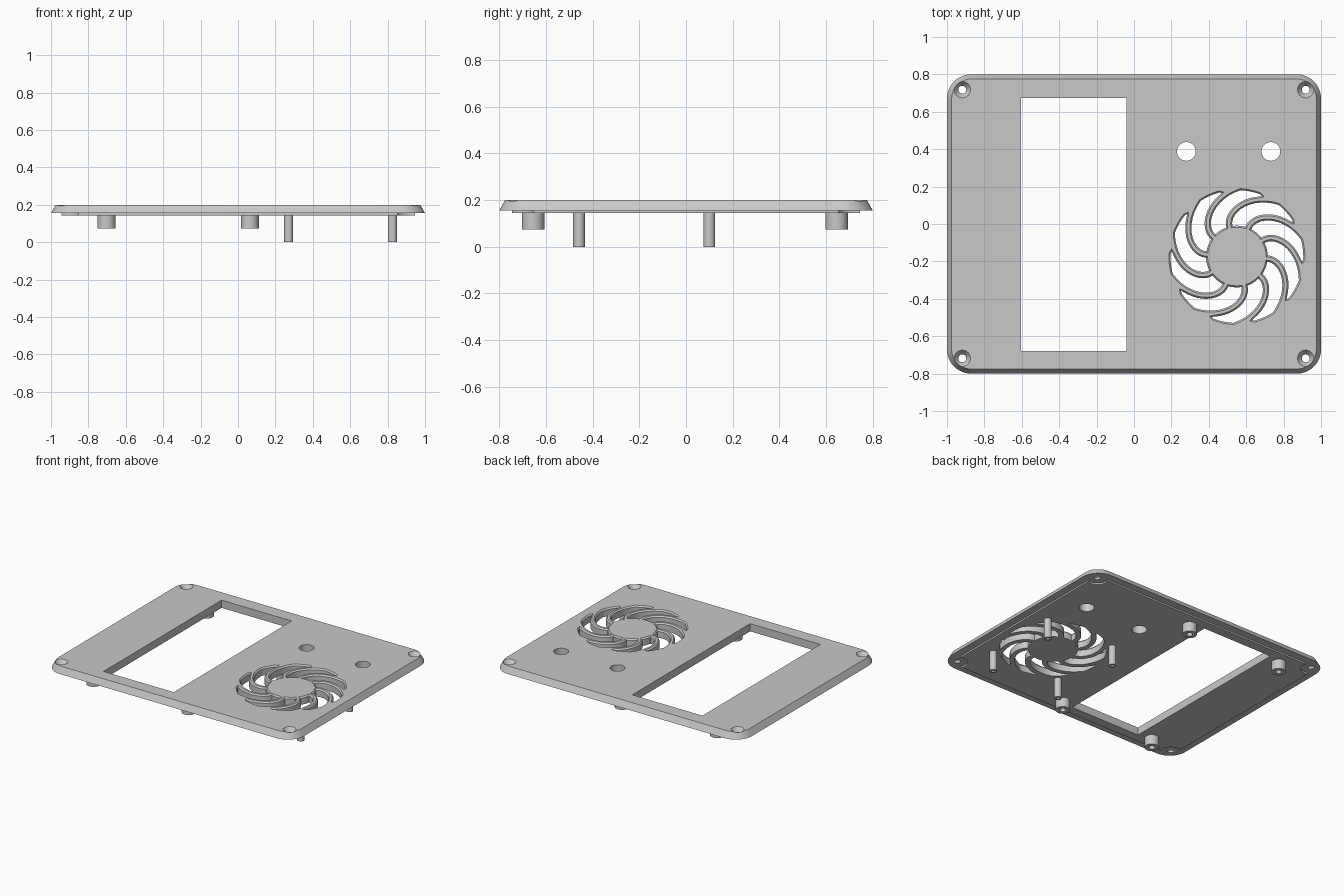
import bpy, bmesh
from math import sin, cos, pi, radians, sqrt
from mathutils import Vector

if "Cube" in bpy.data.objects:
    bpy.data.objects.remove(bpy.data.objects["Cube"])

GREY = (0.58, 0.58, 0.58, 1)
grey = bpy.data.materials.new("grey plastic")
grey.use_nodes = True
grey.diffuse_color = GREY
grey.node_tree.nodes["Principled BSDF"].inputs["Base Color"].default_value = GREY

TOP, RIM, UNDER = 0.2, 0.155, 0.144
FAN = Vector((0.55, -0.174))
HUB_R, FAN_R, BLADES, RIB = 0.165, 0.355, 10, 0.034
SCREWS = [(x, y) for x in (-0.918, 0.918) for y in (-0.718, 0.718)]


def circle(c, r, n=40):
    return [Vector((c[0] + r * cos(2 * pi * i / n), c[1] + r * sin(2 * pi * i / n))) for i in range(n)]


def rectangle(x0, x1, y0, y1):
    return [Vector(p) for p in ((x0, y0), (x1, y0), (x1, y1), (x0, y1))]


def rounded_rect(hx, hy, r, n=12):
    pts = []
    for k, (sx, sy) in enumerate(((1, 1), (-1, 1), (-1, -1), (1, -1))):
        for i in range(n + 1):
            a = pi / 2 * (k + i / n)
            pts.append(Vector((sx * (hx - r) + r * cos(a), sy * (hy - r) + r * sin(a))))
    return pts


def grow(pts, d):
    """Offset a counter-clockwise outline outwards."""
    out = []
    for i, p in enumerate(pts):
        a = (p - pts[i - 1]).normalized()
        b = (pts[(i + 1) % len(pts)] - p).normalized()
        n1, n2 = Vector((a.y, -a.x)), Vector((b.y, -b.x))
        out.append(p + (n1 + n2) * d / max(1 + n1.dot(n2), 0.6))
    return out


def loft(bm, rings):
    """Skin a stack of (z, outline) rings and cap both ends."""
    loops = [[bm.verts.new((p.x, p.y, z)) for p in pts] for z, pts in rings]
    for lo, hi in zip(loops, loops[1:]):
        for i in range(len(lo)):
            j = (i + 1) % len(lo)
            bm.faces.new((lo[i], lo[j], hi[j], hi[i]))
    bm.faces.new(loops[0])
    bm.faces.new(loops[-1])


def make(name, stacks):
    bm = bmesh.new()
    for rings in stacks:
        loft(bm, rings)
    bmesh.ops.recalc_face_normals(bm, faces=bm.faces)
    me = bpy.data.meshes.new(name)
    bm.to_mesh(me)
    bm.free()
    me.materials.append(grey)
    ob = bpy.data.objects.new(name, me)
    bpy.context.collection.objects.link(ob)
    return ob


def activate(ob):
    bpy.ops.object.select_all(action='DESELECT')
    ob.select_set(True)
    bpy.context.view_layer.objects.active = ob


def cut(ob, cutter):
    mod = ob.modifiers.new("cut", 'BOOLEAN')
    mod.operation, mod.solver, mod.object = 'DIFFERENCE', 'EXACT', cutter
    activate(ob)
    bpy.ops.object.modifier_apply(modifier=mod.name)


# Fan slots: swept-back outlines separated by ribs of even thickness
SWEEP, POWER, START = radians(45), 1.6, radians(38)


def trailing(r):
    return START - SWEEP * ((r - HUB_R) / (FAN_R - HUB_R)) ** POWER


def leading(r):
    span = FAN_R - HUB_R
    slope = SWEEP * POWER / span * ((r - HUB_R) / span) ** (POWER - 1)
    return trailing(r) + 2 * pi / BLADES - RIB * sqrt(1 + (r * slope) ** 2) / r


def fan_slot(turn):
    n = 14
    tip = FAN_R - 0.012
    polar = [(r, trailing(r)) for r in (HUB_R + (tip - HUB_R) * i / n for i in range(n + 1))]
    polar.append((FAN_R - 0.005, trailing(FAN_R - 0.006)))
    a0, a1 = trailing(FAN_R) + radians(4.5), leading(FAN_R)
    polar += [(FAN_R, a0 + (a1 - a0) * i / 8) for i in range(9)]
    polar += [(r, leading(r)) for r in (FAN_R + (HUB_R - FAN_R) * i / n for i in range(1, n + 1))]
    a0, a1 = leading(HUB_R), trailing(HUB_R)
    polar += [(HUB_R, a0 + (a1 - a0) * i / 5) for i in range(1, 5)]
    return [FAN + Vector((r * cos(a + turn), r * sin(a + turn))) for r, a in polar]


def through(pts):
    return [(0.1, pts), (0.25, pts)]


openings = [through(rectangle(-0.605, -0.04, -0.68, 0.675))]
openings += [through(circle((x, 0.388), 0.05)) for x in (0.28, 0.732)]
for k in range(BLADES):
    slot = fan_slot(2 * pi * k / BLADES)
    flare = grow(slot, 0.009)
    openings.append([(0.1, slot), (TOP - 0.01, slot), (TOP + 0.0005, flare), (0.25, flare)])
for c in SCREWS:
    openings.append([(0.1, circle(c, 0.021)), (0.17, circle(c, 0.021)),
                     (TOP + 0.0005, circle(c, 0.044)), (0.25, circle(c, 0.044))])
openings_cutter = make("openings_cutter", openings)
notch_cutter = make("notch_cutter", [through(circle(c, 0.07)) for c in SCREWS])

# Cover plate with sloping rim, and the locating step beneath it
plate = make("cover_plate", [[(RIM, rounded_rect(1, 0.8, 0.13)),
                              (TOP, rounded_rect(0.975, 0.775, 0.105))]])
step = make("locating_step", [[(UNDER, rectangle(-0.945, 0.945, -0.745, 0.745)),
                               (RIM, rectangle(-0.945, 0.945, -0.745, 0.745))]])
cut(plate, openings_cutter)
cut(step, notch_cutter)
cut(step, openings_cutter)
for helper in (openings_cutter, notch_cutter):
    bpy.data.objects.remove(helper)


# Hollow-ended posts on the underside
def post(name, c, r, bore, z, depth):
    return make(name, [[(UNDER + 0.002, circle(c, r, 32)), (z, circle(c, r, 32)),
                        (z, circle(c, bore, 32)), (z + depth, circle(c, bore, 32))]])


parts = [plate, step]
for sx, x in (("right", -0.703), ("left", 0.063)):
    for sy, y in (("front", -0.655), ("back", 0.645)):
        parts.append(post(f"window_boss_{sy}_{sx}", (x, y), 0.048, 0.02, 0.074, 0.06))
for sx, x in (("right", 0.27), ("left", 0.826)):
    for sy, y in (("front", -0.458), ("back", 0.1)):
        parts.append(post(f"fan_pin_{sy}_{sx}", (x, y), 0.025, 0.011, 0, 0.06))

for ob in parts:
    activate(ob)
    bpy.ops.object.shade_smooth_by_angle(angle=radians(30))
